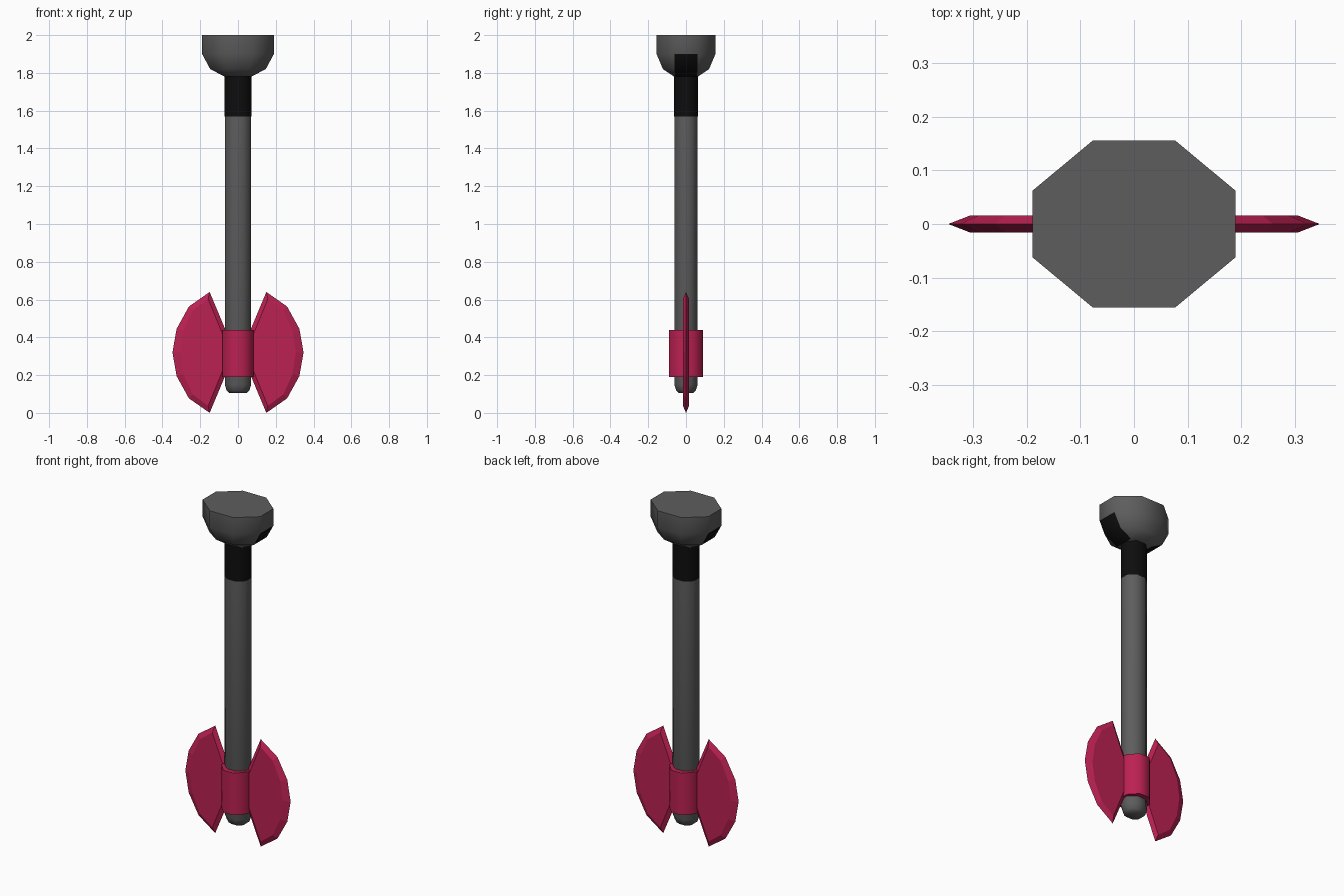
import bpy, math

if "Cube" in bpy.data.objects:
    bpy.data.objects.remove(bpy.data.objects["Cube"])


def material(name, color):
    m = bpy.data.materials.new(name)
    m.diffuse_color = (*color, 1)
    m.use_nodes = True
    m.node_tree.nodes["Principled BSDF"].inputs["Base Color"].default_value = m.diffuse_color
    return m


RED = material("crimson", (0.50, 0.015, 0.085))
BLACK = material("black", (0.004, 0.004, 0.004))
GREY = material("dark_grey", (0.11, 0.11, 0.11))


def make(name, verts, faces, mats, smooth=None):
    me = bpy.data.meshes.new(name)
    me.from_pydata(verts, [], faces)
    ob = bpy.data.objects.new(name, me)
    bpy.context.collection.objects.link(ob)
    for m in mats:
        me.materials.append(m)
    if smooth:
        bpy.ops.object.select_all(action='DESELECT')
        ob.select_set(True)
        bpy.context.view_layer.objects.active = ob
        bpy.ops.object.shade_smooth_by_angle(angle=math.radians(smooth))
    return ob


def lathe8(name, rings, mats, smooth=55):
    """Stack of eight-sided rings, bottom to top: (z, x, y, a, b);
    a = half width of the front face, b = half width of the side face."""
    verts, faces = [], []
    for z, x, y, a, b in rings:
        verts += [(x, -b, z), (x, b, z), (a, y, z), (-a, y, z),
                  (-x, b, z), (-x, -b, z), (-a, -y, z), (a, -y, z)]
    for r in range(len(rings) - 1):
        for i in range(8):
            j = (i + 1) % 8
            faces.append((r*8 + i, r*8 + j, r*8 + 8 + j, r*8 + 8 + i))
    top = (len(rings) - 1) * 8
    faces.append(tuple(range(7, -1, -1)))
    faces.append(tuple(range(top, top + 8)))
    return make(name, verts, faces, mats, smooth)


def octagon(z, x, y):
    return (z, x, y, x * 0.41, y * 0.41)


# Shaft with rounded end
lathe8("shaft", [octagon(0.105, 0.045, 0.038), octagon(0.118, 0.06, 0.052),
                 octagon(0.15, 0.07, 0.062), octagon(1.57, 0.07, 0.062)], [GREY])

# Black grip section
lathe8("grip", [octagon(1.57, 0.071, 0.063), octagon(1.80, 0.071, 0.063)], [BLACK])

# Pommel, with black strips running up both sides
pommel = lathe8("pommel", [(1.78, 0.07, 0.062, 0.05, 0.058),
                           (1.82, 0.147, 0.122, 0.06, 0.061),
                           (1.90, 0.19, 0.156, 0.077, 0.062),
                           (2.00, 0.19, 0.156, 0.077, 0.062)], [GREY, BLACK])
for p in pommel.data.polygons:
    if p.index < 16 and p.index % 4 == 0:
        p.material_index = 1

# Collar holding the blades
lathe8("collar", [octagon(0.19, 0.083, 0.09), octagon(0.44, 0.083, 0.09)], [RED])

# Blades: sharp outline in the middle plane, inset flat cheeks on both sides
MID, HALF = 0.32, 0.016
edge = [(0.06, 0.105), (0.15, 0.32), (0.26, 0.243), (0.325, 0.125), (0.347, 0)]
cheek = [(0.075, 0.08), (0.158, 0.283), (0.24, 0.222), (0.289, 0.115), (0.306, 0)]


def full(half):
    return half + [(x, -z) for x, z in reversed(half[:-1])]


def blade(name, side):
    outer, inner = full(edge), full(cheek)
    n = len(outer)
    verts = [(side * x, 0, MID + z) for x, z in outer]
    verts += [(side * x, -HALF, MID + z) for x, z in inner]
    verts += [(side * x, HALF, MID + z) for x, z in inner]
    faces = [tuple(range(2*n - 1, n - 1, -1)), tuple(range(2*n, 3*n))]
    for i in range(n):
        j = (i + 1) % n
        faces.append((i, n + i, n + j, j))
        faces.append((j, 2*n + j, 2*n + i, i))
    # keep normals pointing outward on both sides
    if side > 0:
        faces = [faces[1][::-1], faces[0][::-1]] + [f[::-1] for f in faces[2:]]
    ob = make(name, verts, faces, [RED])
    import bmesh
    bm = bmesh.new()
    bm.from_mesh(ob.data)
    bmesh.ops.recalc_face_normals(bm, faces=bm.faces)
    bm.to_mesh(ob.data)
    bm.free()


blade("right_blade", 1)
blade("left_blade", -1)
